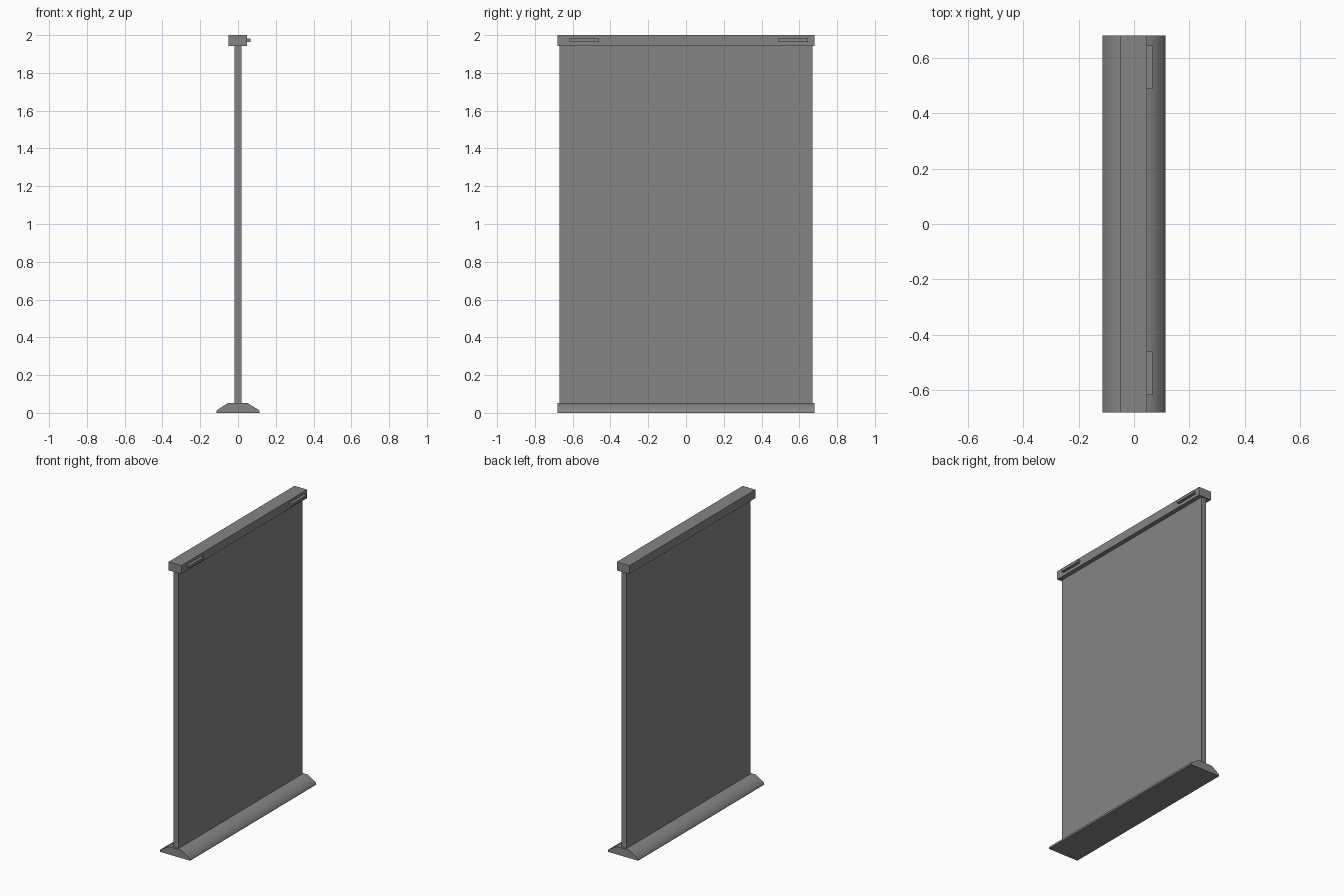
import bpy, bmesh
from math import radians

if "Cube" in bpy.data.objects:
    bpy.data.objects.remove(bpy.data.objects["Cube"])

grey = bpy.data.materials.new("dark_grey")
grey.diffuse_color = (0.235, 0.235, 0.235, 1)
grey.use_nodes = True
grey.node_tree.nodes["Principled BSDF"].inputs["Base Color"].default_value = grey.diffuse_color


def prism(name, profile, y0, y1):
    """Extrude an x-z profile along y."""
    bm = bmesh.new()
    face = bm.faces.new([bm.verts.new((x, y0, z)) for x, z in profile])
    out = bmesh.ops.extrude_face_region(bm, geom=[face])
    verts = [v for v in out["geom"] if isinstance(v, bmesh.types.BMVert)]
    bmesh.ops.translate(bm, verts=verts, vec=(0, y1 - y0, 0))
    bmesh.ops.recalc_face_normals(bm, faces=bm.faces)
    mesh = bpy.data.meshes.new(name)
    bm.to_mesh(mesh)
    bm.free()
    mesh.materials.append(grey)
    obj = bpy.data.objects.new(name, mesh)
    bpy.context.collection.objects.link(obj)
    return obj


def rect(x0, x1, z0, z1):
    return [(x0, z0), (x1, z0), (x1, z1), (x0, z1)]


# Foot with softly shaded sloping sides
base = prism("base", [(-0.114, 0), (0.114, 0), (0.114, 0.013), (0.05, 0.053),
                      (-0.052, 0.053), (-0.114, 0.013)], -0.68, 0.68)
bpy.context.view_layer.objects.active = base
base.select_set(True)
bpy.ops.object.shade_smooth_by_angle(angle=radians(60))

# Upright panel
prism("panel", rect(-0.018, 0.018, 0.05, 1.945), -0.67, 0.67)

# Top rail
prism("top_rail", rect(-0.049, 0.047, 1.942, 2.0), -0.68, 0.68)

# Two small bars on the rail's right side
for i, (y0, y1) in enumerate([(-0.617, -0.461), (0.488, 0.645)]):
    prism(f"rail_bar_{i + 1}", rect(0.042, 0.066, 1.963, 1.981), y0, y1)
